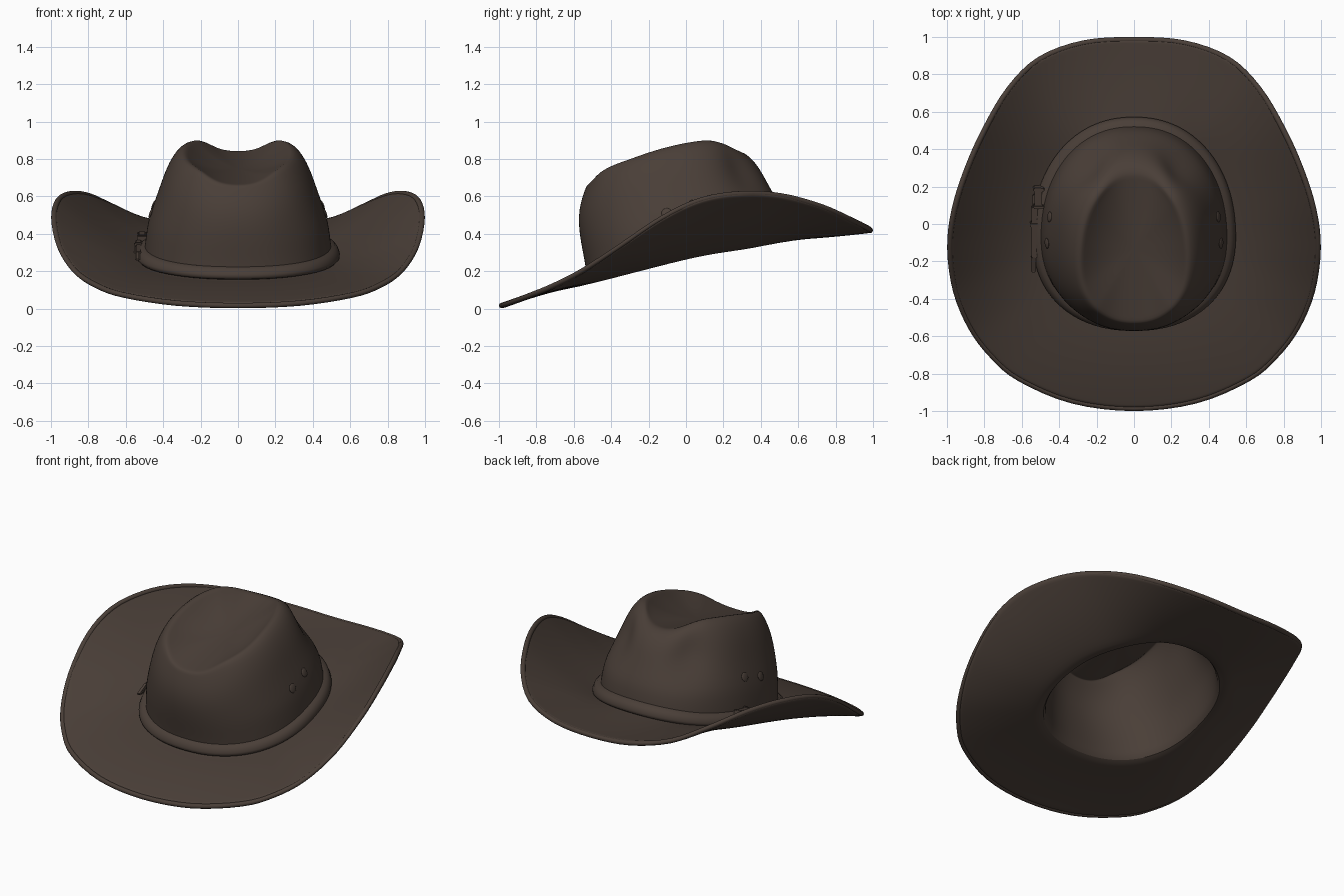
import bpy, bmesh, math
from mathutils import Vector, Matrix

cube = bpy.data.objects.get("Cube")
if cube:
    bpy.data.objects.remove(cube, do_unlink=True)

felt = bpy.data.materials.new("dark_brown_felt")
felt.use_nodes = True
BROWN = (0.068, 0.049, 0.039, 1)
felt.diffuse_color = BROWN
bsdf = next(n for n in felt.node_tree.nodes if n.type == 'BSDF_PRINCIPLED')
bsdf.inputs["Base Color"].default_value = BROWN
bsdf.inputs["Roughness"].default_value = 0.85


def finish(name, bm, angle=40):
    mesh = bpy.data.meshes.new(name)
    bm.to_mesh(mesh)
    bm.free()
    obj = bpy.data.objects.new(name, mesh)
    bpy.context.collection.objects.link(obj)
    mesh.materials.append(felt)
    bpy.ops.object.select_all(action='DESELECT')
    obj.select_set(True)
    bpy.context.view_layer.objects.active = obj
    bpy.ops.object.shade_smooth_by_angle(angle=math.radians(angle))
    return obj


def hermite(a, b, ta, tb, t):
    return (a * (2*t**3 - 3*t**2 + 1) + ta * (t**3 - 2*t**2 + t)
            + b * (3*t**2 - 2*t**3) + tb * (t**3 - t**2))


def curve_at(pts, x):
    """Smooth interpolation through (x, value) points."""
    x = min(max(x, pts[0][0]), pts[-1][0])
    i = max(j for j in range(len(pts) - 1) if pts[j][0] <= x)

    def slope(j):
        lo, hi = pts[max(j - 1, 0)], pts[min(j + 1, len(pts) - 1)]
        return (hi[1] - lo[1]) / (hi[0] - lo[0])
    (x0, a), (x1, b) = pts[i], pts[i + 1]
    w = x1 - x0
    return hermite(a, b, slope(i) * w, slope(i + 1) * w, (x - x0) / w)


# Brim edge: half outline from front to back, mirrored into a closed loop
HALF = [(0, -.985, .016), (.33, -.945, .029), (.61, -.828, .072), (.755, -.708, .122),
        (.87, -.557, .2), (.953, -.358, .33), (.984, -.13, .483), (.96, .08, .58),
        (.89, .3, .614), (.795, .51, .602), (.668, .722, .545), (.505, .88, .475),
        (.27, .967, .432), (0, .985, .418)]
loop = [Vector(p) for p in HALF]
loop += [Vector((-p.x, p.y, p.z)) for p in reversed(loop[1:-1])]
STEPS = 4
edge = []
for i, p in enumerate(loop):
    q, r, o = loop[(i + 1) % len(loop)], loop[(i + 2) % len(loop)], loop[i - 1]
    edge += [hermite(p, q, (q - o) / 2, (r - p) / 2, s / STEPS) for s in range(STEPS)]
angles = [math.atan2(p.y, p.x) for p in edge]

# Crown shape rules
RIM_Z = [(-.53, .66), (-.45, .74), (-.3, .805), (-.1, .87), (.1, .905), (.19, .89), (.27, .845)]
WALL = [(0, 0), (.15, .03), (.38, .13), (.54, .29), (.8, .54), (.9, .68), (.97, .83), (1, 1)]


def base_z(y):
    return .28 + .24 * y - .022 * math.exp(-((y - .38) / .22) ** 2)


def rounded(v):
    return math.copysign(abs(v) ** .9, v)


def base_point(a):
    # egg shape, fuller at the front
    c, s = rounded(math.cos(a)), rounded(math.sin(a))
    x, y = .5 * c * (1 - .08 * s), .53 * s
    return Vector((x, y, base_z(y)))


def rim_point(a):
    c, s = rounded(math.cos(a)), rounded(math.sin(a))
    y = -.13 + .4 * s
    return Vector((.285 * c * (1 - .12 * s), y, curve_at(RIM_Z, y)))


def wall_point(a, h):
    b, r = base_point(a), rim_point(a)
    p = b.lerp(r, curve_at(WALL, h))
    p.z = b.z + (r.z - b.z) * h
    # front bulge and the pinched dimples at the back corners
    bulge = .045 * math.sin(math.pi * h ** 1.5) * max(0, -math.sin(a)) ** 2
    side = math.atan2(math.sin(a), abs(math.cos(a)))
    pinch = .05 * math.exp(-((side - .88) / .34) ** 2 - ((h - .7) / .24) ** 2)
    return p + Vector((math.cos(a), math.sin(a), 0)) * (bulge - pinch)


def floor_z(y):
    return .66 + .225 * (y + .53)


def dent_point(a, k):
    r = rim_point(a)
    p = Vector((0, -.13, 0)).lerp(r, k)
    p.z = floor_z(p.y) + (r.z - floor_z(r.y)) * k ** 2.4
    return p


def brim_point(i, t):
    b = base_point(angles[i])
    p = b.lerp(edge[i], t)
    p.z = b.z + (edge[i].z + .014 - b.z) * (.55 * t + .45 * t * t)
    return p


def bridge(bm, rings):
    n = len(rings[0])
    for lo, hi in zip(rings, rings[1:]):
        for i in range(n):
            j = (i + 1) % n
            bm.faces.new((lo[i], lo[j], hi[j], hi[i]))


# Felt body: brim, crown wall and top dent as one shell
bm = bmesh.new()
rings = []
for t in (1, .97, .88, .72, .54, .36, .2, .08):
    rings.append([bm.verts.new(brim_point(i, t)) for i in range(len(edge))])
for h in (0, .06, .15, .27, .38, .54, .68, .8, .9, .97, 1):
    rings.append([bm.verts.new(wall_point(a, h)) for a in angles])
for k in (.93, .82, .66, .46, .26, .1):
    rings.append([bm.verts.new(dent_point(a, k)) for a in angles])
bridge(bm, rings)
top = bm.verts.new((0, -.13, floor_z(-.13)))
for a, b in zip(rings[-1], rings[-1][1:] + rings[-1][:1]):
    bm.faces.new((a, b, top))
bm.normal_update()
if top.normal.z < 0:
    bmesh.ops.reverse_faces(bm, faces=bm.faces[:])
body = finish("hat_body", bm, 80)
shell = body.modifiers.new("thickness", 'SOLIDIFY')
shell.thickness, shell.offset = .028, -1
smoothing = body.modifiers.new("smoothing", 'SUBSURF')
smoothing.levels = smoothing.render_levels = 1


def sweep(name, frames, profile):
    """Closed sweep of a closed profile of (outward, up) offsets."""
    bm = bmesh.new()
    rows = [[bm.verts.new(p + out * u + Vector((0, 0, v))) for u, v in profile]
            for p, out in frames]
    bridge(bm, rows + rows[:1])
    bmesh.ops.recalc_face_normals(bm, faces=bm.faces[:])
    finish(name, bm, 60)


# Rolled edge of the brim
frames = [(p, Vector((p.x, p.y, 0)).normalized()) for p in edge]
circle = [(.015 * math.cos(k * math.pi / 5), .015 * math.sin(k * math.pi / 5)) for k in range(10)]
sweep("brim_edge", frames, circle)

# Hat band around the crown base
frames = [(base_point(a), Vector((math.cos(a), math.sin(a), 0))) for a in angles]
sweep("hat_band", frames,
      [(-.01, 0), (.03, .004), (.041, .014), (.042, .028), (.033, .05), (.016, .068), (-.01, .074)])


# Strap, keeper, buckle and pointed tip on the right of the band
def plate(name, x, y, size, taper=False, lift=.042):
    bm = bmesh.new()
    bmesh.ops.create_cube(bm, size=1)
    if taper:
        for v in bm.verts:
            if v.co.y < 0:
                v.co.z *= .15
    bmesh.ops.scale(bm, vec=size, verts=bm.verts)
    bmesh.ops.bevel(bm, geom=bm.edges[:], offset=.005, segments=2, affect='EDGES')
    place = Matrix.Translation((x, y, base_z(y) + lift)) @ Matrix.Rotation(math.atan(.24), 4, 'X')
    bmesh.ops.transform(bm, matrix=place, verts=bm.verts)
    finish(name, bm)


plate("strap", -.532, -.04, (.03, .28, .05))
plate("strap_tip", -.538, -.215, (.026, .09, .05), True)
plate("strap_keeper", -.533, 0, (.044, .028, .066))
plate("strap_tongue", -.528, .12, (.03, .08, .02))
for y, word in ((.1, "front"), (.19, "back")):
    plate("buckle_" + word + "_bar", -.509, y, (.06, .02, .09), lift=.05)
for lift, word in ((.014, "lower"), (.086, "upper")):
    plate("buckle_" + word + "_bar", -.512, .145, (.042, .1, .018), lift=lift)

# Vent eyelets, two on each side of the crown
for side, word in ((1, "left"), (-1, "right")):
    for a, h in ((-.13, .43), (.1, .45)):
        a = a if side > 0 else math.pi - a
        p = wall_point(a, h)
        n = (wall_point(a + .03, h) - p).cross(wall_point(a, h + .03) - p).normalized()
        bm = bmesh.new()
        bmesh.ops.create_uvsphere(bm, u_segments=20, v_segments=10, radius=.028)
        bmesh.ops.scale(bm, vec=(1, 1, .25), verts=bm.verts)
        turn = n.to_track_quat('Z', 'Y').to_matrix().to_4x4()
        bmesh.ops.transform(bm, matrix=Matrix.Translation(p) @ turn, verts=bm.verts)
        finish(word + "_vent_eyelet", bm)
